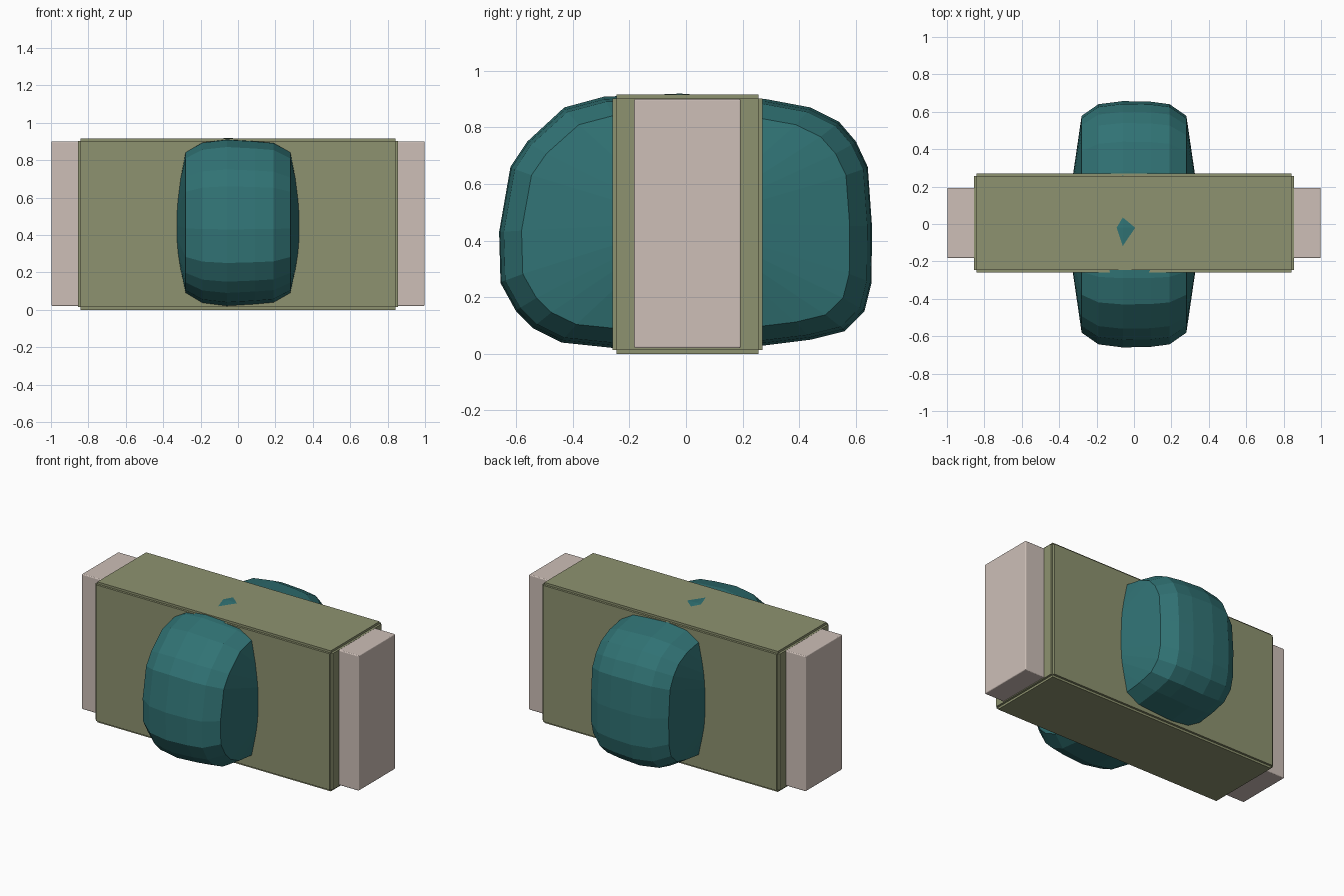
import bpy, bmesh

if "Cube" in bpy.data.objects:
    bpy.data.objects.remove(bpy.data.objects["Cube"])

def material(name, rgb):
    m = bpy.data.materials.new(name)
    m.diffuse_color = (*rgb, 1)
    m.use_nodes = True
    m.node_tree.nodes["Principled BSDF"].inputs["Base Color"].default_value = m.diffuse_color
    return m

OLIVE = material("olive green", (0.27, 0.29, 0.16))
PINK = material("pale pink grey", (0.61, 0.52, 0.475))
TEAL = material("dark teal", (0.03, 0.17, 0.175))

def finish(name, bm, mat):
    bmesh.ops.recalc_face_normals(bm, faces=bm.faces)
    me = bpy.data.meshes.new(name)
    bm.to_mesh(me)
    bm.free()
    me.materials.append(mat)
    ob = bpy.data.objects.new(name, me)
    bpy.context.collection.objects.link(ob)
    return ob

def box(name, lo, hi, mat, bevel=0):
    bm = bmesh.new()
    bmesh.ops.create_cube(bm, size=1)
    for v in bm.verts:
        v.co = [hi[i] if v.co[i] > 0 else lo[i] for i in range(3)]
    ob = finish(name, bm, mat)
    if bevel:
        mod = ob.modifiers.new("Bevel", "BEVEL")
        mod.width, mod.segments = bevel, 3
    return ob

# Case: three overlapping slabs leave a small notch along every edge
lo, hi, step = (-0.855, -0.26, 0.0), (0.855, 0.27, 0.915), 0.014
for axis, name in enumerate(("case_length", "case_depth", "case_height")):
    inset = [0 if i == axis else step for i in range(3)]
    box(name, [lo[i] + inset[i] for i in range(3)],
        [hi[i] - inset[i] for i in range(3)], OLIVE)

# Core block projecting from both ends
box("end_block", (-0.998, -0.183, 0.02), (0.998, 0.193, 0.9), PINK, 0.006)

# Faceted round body: scaled copies of a side profile along x
PROFILE = [(-.66, .43), (-.62, .66), (-.56, .75), (-.43, .87), (-.29, .908),
           (-.02, .919), (.09, .911), (.28, .90), (.44, .87), (.54, .82),
           (.60, .75), (.642, .66), (.657, .45), (.655, .25), (.63, .15),
           (.56, .08), (.44, .05), (.28, .03), (0, .02), (-.25, .02),
           (-.44, .04), (-.54, .09), (-.60, .15), (-.655, .25)]
RINGS = [(-.28, .88, .85), (-.19, .975, .965), (-.06, 1, 1),
         (.09, .995, .98), (.19, .975, .96), (.28, .88, .85)]
bm = bmesh.new()
zc = 0.465
loops = [[bm.verts.new((x, y * sy, zc + (z - zc) * sz)) for y, z in PROFILE]
         for x, sy, sz in RINGS]
n = len(PROFILE)
for a, b in zip(loops, loops[1:]):
    for i in range(n):
        j = (i + 1) % n
        bm.faces.new((a[i], a[j], b[j], b[i]))
# Shallow conical side caps
for loop, x in ((loops[0], -0.365), (loops[-1], 0.365)):
    tip = bm.verts.new((x, 0, zc))
    for i in range(n):
        bm.faces.new((loop[i], loop[(i + 1) % n], tip))
finish("round_body", bm, TEAL)
